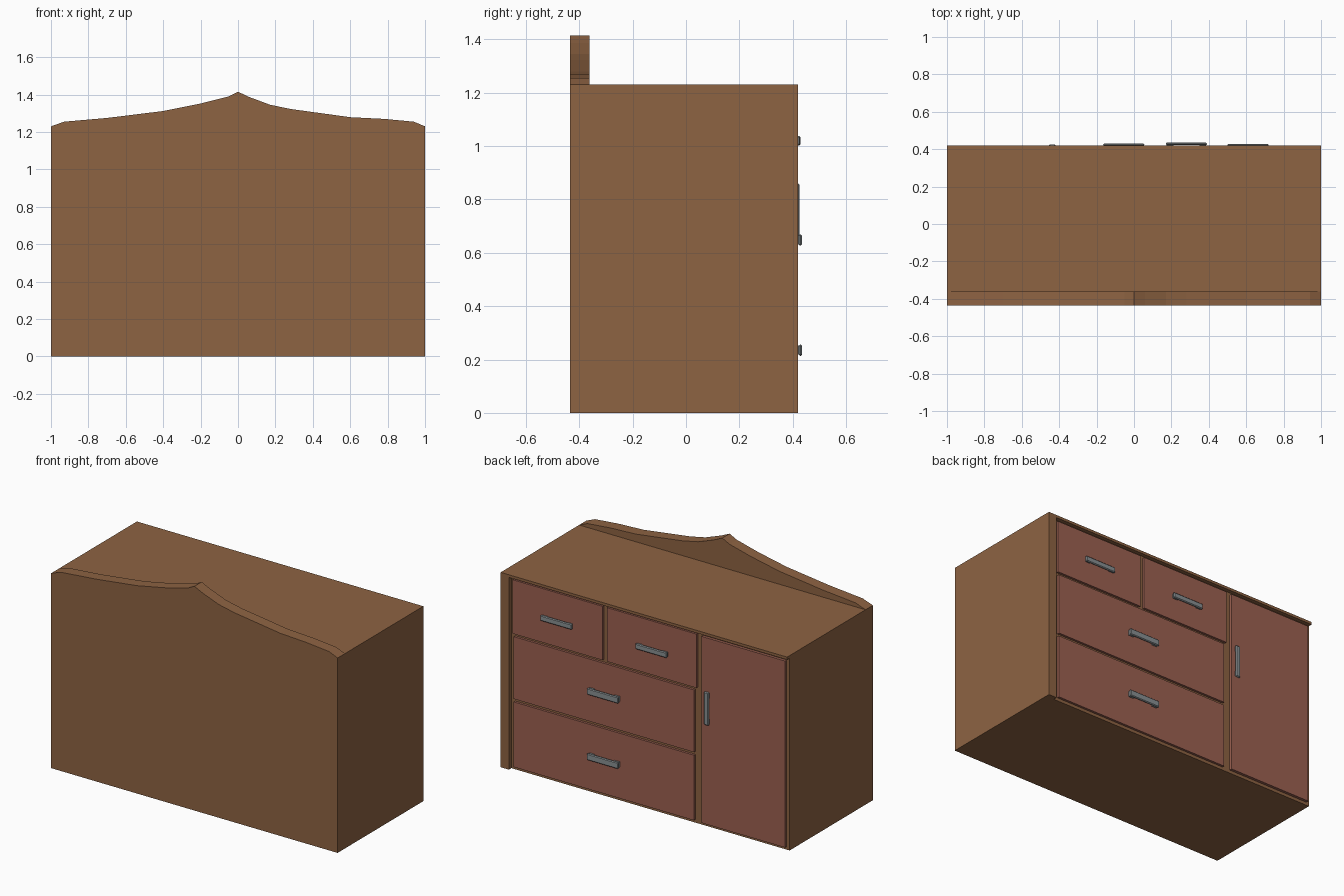
import bpy, bmesh

if "Cube" in bpy.data.objects:
    bpy.data.objects.remove(bpy.data.objects["Cube"])


def material(name, rgb):
    m = bpy.data.materials.new(name)
    m.diffuse_color = (*rgb, 1)
    m.use_nodes = True
    m.node_tree.nodes["Principled BSDF"].inputs["Base Color"].default_value = m.diffuse_color
    return m


wood = material("brown wood", (0.27, 0.125, 0.055))
red = material("reddish panel", (0.33, 0.118, 0.082))
metal = material("grey metal", (0.25, 0.28, 0.29))


def finish(name, bm, mat):
    bmesh.ops.recalc_face_normals(bm, faces=bm.faces)
    me = bpy.data.meshes.new(name)
    bm.to_mesh(me)
    bm.free()
    me.materials.append(mat)
    ob = bpy.data.objects.new(name, me)
    bpy.context.collection.objects.link(ob)
    return ob


def add_box(bm, x, y, z, bevel=0):
    """Box from (min, max) ranges, optionally with chamfered edges."""
    part = bmesh.new()
    bmesh.ops.create_cube(part, size=1)
    for v in part.verts:
        for i, (a, b) in enumerate((x, y, z)):
            v.co[i] = (a + b) / 2 + v.co[i] * (b - a)
    if bevel:
        bmesh.ops.bevel(part, geom=part.edges[:], offset=bevel, segments=1, affect='EDGES')
    tmp = bpy.data.meshes.new("tmp")
    part.to_mesh(tmp)
    part.free()
    bm.from_mesh(tmp)
    bpy.data.meshes.remove(tmp)


def box(name, x, y, z, mat):
    bm = bmesh.new()
    add_box(bm, x, y, z)
    return finish(name, bm, mat)


def prism(name, outline, y0, y1, mat):
    """Extrude an x-z outline along y."""
    bm = bmesh.new()
    f = bm.faces.new([bm.verts.new((x, y0, z)) for x, z in outline])
    ext = bmesh.ops.extrude_face_region(bm, geom=[f])
    for v in ext["geom"]:
        if isinstance(v, bmesh.types.BMVert):
            v.co.y = y1
    return finish(name, bm, mat)


# Cabinet body with protruding top lip and side stile
BACK, RECESS, FRONT = -0.435, 0.395, 0.42
box("cabinet_body", (-1, 1), (BACK, RECESS), (0, 1.213), wood)
box("cabinet_top", (-1, 1), (BACK, FRONT), (1.213, 1.23), wood)
box("side_stile", (0.943, 1), (RECESS, FRONT), (0, 1.213), wood)

# Shaped backboard rising to a central peak
crest = [(-1, 1.23), (-0.93, 1.255), (-0.7, 1.275), (-0.4, 1.312), (-0.2, 1.352),
         (-0.05, 1.39), (0, 1.415), (0.06, 1.387), (0.17, 1.346), (0.28, 1.323),
         (0.6, 1.279), (0.78, 1.27), (0.94, 1.255), (1, 1.23)]
prism("backboard", crest, BACK, -0.362, wood)

# Drawers and door
fronts = {
    "top_drawer_a": ((0.295, 0.923), 0.410, (0.86, 1.2)),
    "top_drawer_b": ((-0.36, 0.266), 0.410, (0.86, 1.2)),
    "middle_drawer": ((-0.343, 0.916), 0.410, (0.45, 0.843)),
    "bottom_drawer": ((-0.343, 0.916), 0.410, (0.02, 0.431)),
    "door": ((-0.98, -0.397), 0.413, (0.02, 1.197)),
}
for name, (x, y, z) in fronts.items():
    box(name, x, (RECESS - 0.01, y), z, red)


# Pull handles: a chamfered bar on two feet
def handle(name, cx, cz, y_out, half_len=0.11, half_h=0.02, vertical=False):
    bm = bmesh.new()

    def piece(a0, a1, y0, y1, h, bevel):
        along, across = (a0, a1), (-h, h)
        x, z = (across, along) if vertical else (along, across)
        add_box(bm, (cx + x[0], cx + x[1]), (y0, y1), (cz + z[0], cz + z[1]), bevel)

    piece(-half_len, half_len, y_out - 0.013, y_out, half_h, 0.005)
    for s in (-1, 1):
        a, b = sorted((s * (half_len - 0.005), s * (half_len - 0.04)))
        piece(a, b, 0.405, y_out - 0.004, half_h * 0.8, 0)
    finish(name, bm, metal)


handle("top_handle_a", 0.61, 1.02, 0.428, half_h=0.018)
handle("top_handle_b", -0.055, 1.02, 0.430, half_h=0.018)
handle("middle_handle", 0.28, 0.648, 0.435, half_h=0.021)
handle("bottom_handle", 0.28, 0.235, 0.435, half_h=0.021)
handle("door_handle", -0.438, 0.755, 0.426, half_len=0.105, half_h=0.017, vertical=True)
